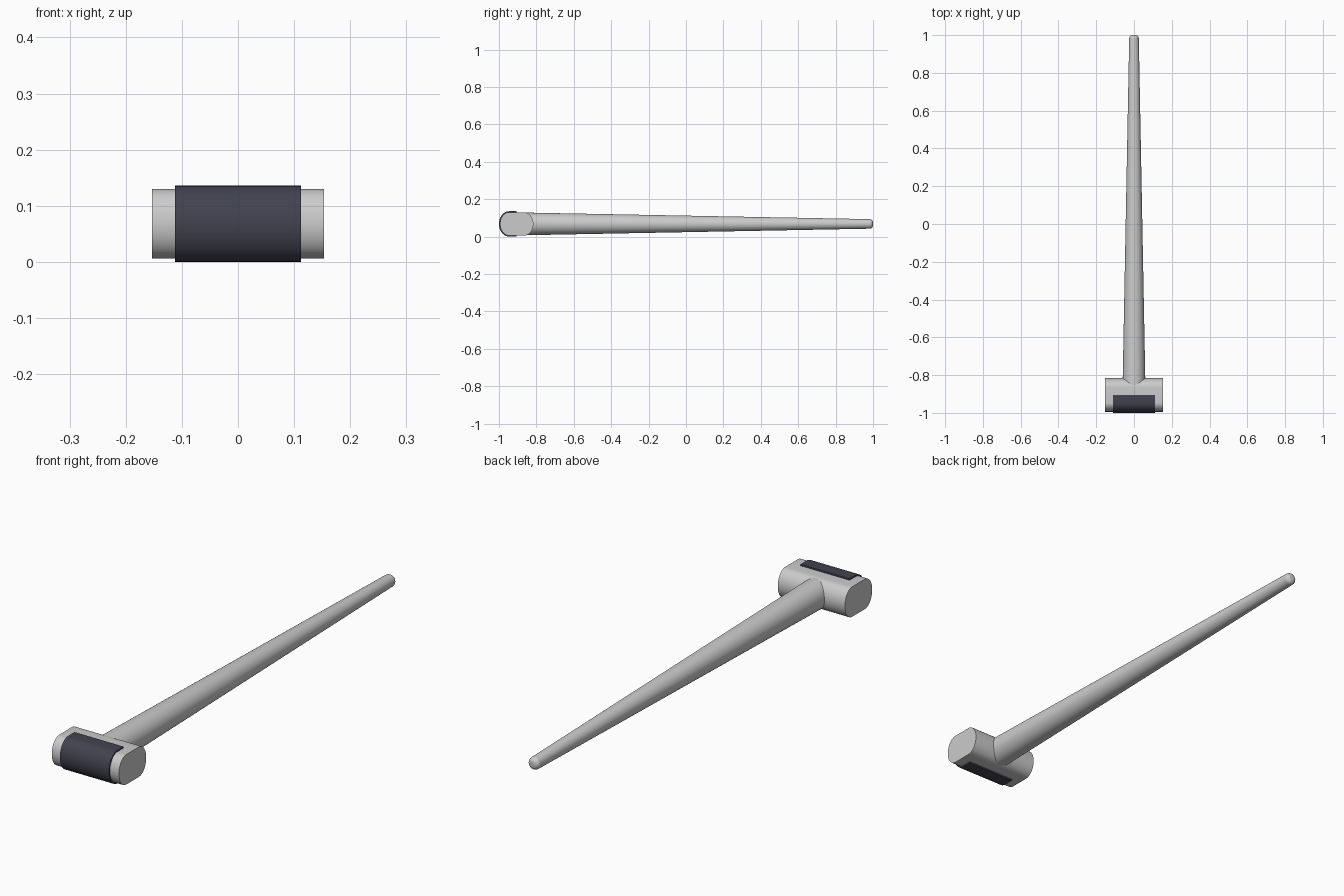
import bpy, bmesh
from math import sin, cos, pi, radians

if "Cube" in bpy.data.objects:
    bpy.data.objects.remove(bpy.data.objects["Cube"])

ZC = 0.068      # height of the common axis
YC = -0.905     # centre of the head


def finish(name, bm):
    bmesh.ops.recalc_face_normals(bm, faces=bm.faces)
    me = bpy.data.meshes.new(name)
    bm.to_mesh(me)
    bm.free()
    ob = bpy.data.objects.new(name, me)
    bpy.context.collection.objects.link(ob)
    bpy.context.view_layer.objects.active = ob
    ob.select_set(True)
    bpy.ops.object.shade_smooth_by_angle(angle=radians(35))
    ob.select_set(False)
    return ob


def extrude_x(name, profile, half):
    """Extrude a closed (y, z) profile symmetrically along x."""
    bm = bmesh.new()
    face = bm.faces.new([bm.verts.new((-half, y, z)) for y, z in profile])
    geo = bmesh.ops.extrude_face_region(bm, geom=[face])["geom"]
    bmesh.ops.translate(bm, vec=(2 * half, 0, 0),
                        verts=[v for v in geo if isinstance(v, bmesh.types.BMVert)])
    return finish(name, bm)


def end_arc(side, grow=0.0, n=24):
    """Rounded end of the head section, swept from top to bottom."""
    return [(YC + side * (0.041 + (0.048 + grow) * sin(pi * i / n)),
             ZC + (0.0618 + grow) * cos(pi * i / n)) for i in range(n + 1)]


# Head: flat top and bottom, rounded front and back
extrude_x("head", end_arc(1) + end_arc(-1)[::-1], 0.153)

# Dark grip pad wrapped around the front half of the head
g = 0.006
pad = extrude_x("front_pad",
                end_arc(-1, g) + [(YC, ZC - 0.0618 - g), (YC, ZC + 0.0618 + g)], 0.112)
mat = bpy.data.materials.new("dark_pad")
mat.diffuse_color = (0.055, 0.055, 0.08, 1)
mat.use_nodes = True
mat.node_tree.nodes["Principled BSDF"].inputs["Base Color"].default_value = mat.diffuse_color
pad.data.materials.append(mat)

# Tapered handle with a rounded tip
r = 0.018
rings = [(-0.9, 0.0613)]
rings += [(1 - r + r * sin(a), 0.0255 - r + r * cos(a))
          for a in (i * pi / 16 for i in range(9))]
bm = bmesh.new()
N = 48
loops = [[bm.verts.new((rad * cos(2 * pi * k / N), y, ZC + rad * sin(2 * pi * k / N)))
          for k in range(N)] for y, rad in rings]
for a, b in zip(loops, loops[1:]):
    for k in range(N):
        j = (k + 1) % N
        bm.faces.new((a[k], a[j], b[j], b[k]))
bm.faces.new(loops[0])
bm.faces.new(loops[-1])
finish("handle", bm)
